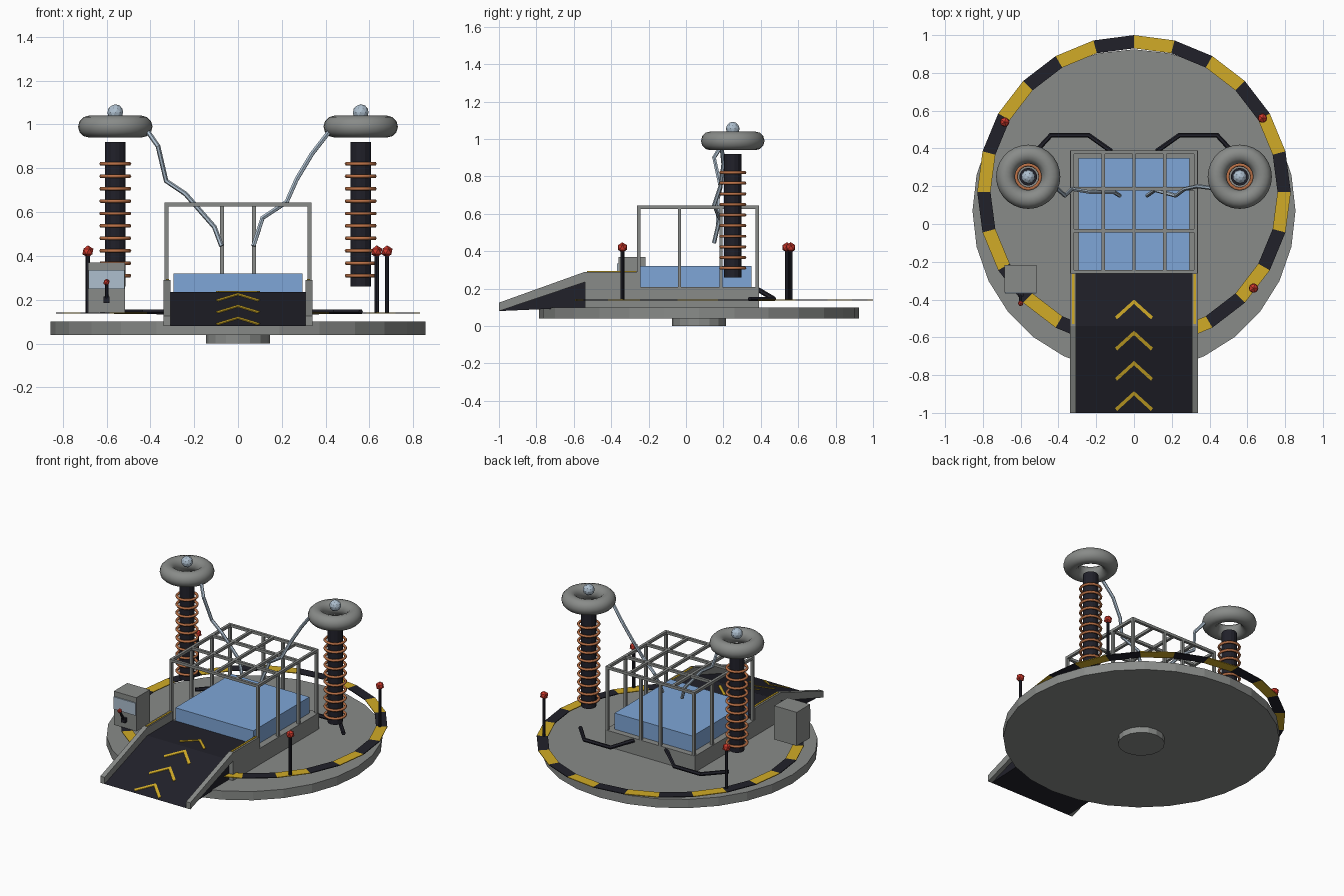
import bpy, bmesh
from math import sin, cos, pi, radians
from mathutils import Vector, Matrix

if "Cube" in bpy.data.objects:
    bpy.data.objects.remove(bpy.data.objects["Cube"], do_unlink=True)


def material(name, rgb):
    m = bpy.data.materials.new(name)
    m.use_nodes = True
    color = (*rgb, 1)
    m.diffuse_color = color
    m.node_tree.nodes["Principled BSDF"].inputs["Base Color"].default_value = color
    return m


GREY = material("steel grey", (0.25, 0.26, 0.25))
DARK = material("dark rubber", (0.015, 0.015, 0.023))
YELLOW = material("hazard yellow", (0.64, 0.41, 0.02))
BLUE = material("pad blue", (0.21, 0.38, 0.68))
COPPER = material("copper", (0.48, 0.16, 0.06))
RED = material("lamp red", (0.62, 0.04, 0.025))
PALE = material("pale spark blue", (0.42, 0.52, 0.62))


def finish(name, bm, *mats, smooth=False):
    bmesh.ops.recalc_face_normals(bm, faces=bm.faces)
    for f in bm.faces:
        f.smooth = smooth
    me = bpy.data.meshes.new(name)
    bm.to_mesh(me)
    bm.free()
    for m in mats:
        me.materials.append(m)
    ob = bpy.data.objects.new(name, me)
    bpy.context.collection.objects.link(ob)
    return ob


def add_box(bm, lo, hi):
    lo, hi = Vector(lo), Vector(hi)
    mat = Matrix.Translation((lo + hi) / 2) @ Matrix.Diagonal((*(hi - lo), 1))
    bmesh.ops.create_cube(bm, size=1, matrix=mat)


def box(name, lo, hi, mat):
    bm = bmesh.new()
    add_box(bm, lo, hi)
    return finish(name, bm, mat)


def cylinder(name, x, y, z0, z1, r, sides, mat):
    bm = bmesh.new()
    bmesh.ops.create_cone(bm, cap_ends=True, segments=sides, radius1=r, radius2=r,
                          depth=z1 - z0, matrix=Matrix.Translation((x, y, (z0 + z1) / 2)))
    return finish(name, bm, mat)


def ball(name, pos, r, mat, detail=1):
    bm = bmesh.new()
    bmesh.ops.create_icosphere(bm, subdivisions=detail, radius=r,
                               matrix=Matrix.Translation(pos))
    return finish(name, bm, mat)


def add_prism(bm, points, push):
    push = Vector(push)
    a = [bm.verts.new(p) for p in points]
    b = [bm.verts.new(Vector(p) + push) for p in points]
    n = len(a)
    faces = [bm.faces.new(a), bm.faces.new(b)]
    faces += [bm.faces.new((a[i], a[(i + 1) % n], b[(i + 1) % n], b[i])) for i in range(n)]
    return faces


def add_torus(bm, x, y, z, major, minor, n, k):
    rings = []
    for i in range(n):
        t = 2 * pi * i / n
        ring = []
        for j in range(k):
            u = 2 * pi * j / k
            r = major + minor * cos(u)
            ring.append(bm.verts.new((x + r * cos(t), y + r * sin(t), z + minor * sin(u))))
        rings.append(ring)
    for i in range(n):
        p, q = rings[i], rings[(i + 1) % n]
        for j in range(k):
            bm.faces.new((p[j], q[j], q[(j + 1) % k], p[(j + 1) % k]))


def tube(name, points, r, mat):
    cu = bpy.data.curves.new(name, "CURVE")
    cu.dimensions = "3D"
    cu.bevel_depth = r
    cu.bevel_resolution = 1
    cu.use_fill_caps = True
    sp = cu.splines.new("POLY")
    sp.points.add(len(points) - 1)
    for p, co in zip(sp.points, points):
        p.co = (*co, 1)
    sp.use_smooth = False
    helper = bpy.data.objects.new(name + "_path", cu)
    me = bpy.data.meshes.new_from_object(helper)
    bpy.data.objects.remove(helper)
    me.materials.clear()
    me.materials.append(mat)
    bpy.context.collection.objects.link(bpy.data.objects.new(name, me))


# Round base with a small hub underneath
CY = 0.07
cylinder("base_hub", 0, CY, 0, 0.05, 0.145, 16, GREY)
cylinder("base_disc", 0, CY, 0.04, 0.10, 0.855, 28, GREY)

# Striped warning ring, broken where the ramp crosses it
bm = bmesh.new()
for i in range(24):
    if i in (11, 12):
        continue
    a, b = radians(15 * i), radians(15 * (i + 1))
    corners = [(r * sin(t), 0.17 + r * cos(t), 0.137)
               for r, t in ((0.76, a), (0.83, a), (0.83, b), (0.76, b))]
    for f in add_prism(bm, corners, (0, 0, 0.005)):
        f.material_index = i % 2
finish("warning_ring", bm, YELLOW, DARK)

# Platform, pad, deck and ramp
box("platform", (-0.34, -0.26, 0.09), (0.34, 0.39, 0.21), GREY)
box("blue_pad", (-0.295, -0.255, 0.21), (0.295, 0.35, 0.32), BLUE)
bm = bmesh.new()
add_prism(bm, [(-0.31, y, z) for y, z in
               ((-1, 0.08), (-0.54, 0.235), (-0.262, 0.235), (-0.262, 0.1), (-0.54, 0.1))],
          (0.62, 0, 0))
finish("ramp", bm, DARK)
for side, s in (("left", 1), ("right", -1)):
    bm = bmesh.new()
    add_prism(bm, [(s * 0.308, y, z) for y, z in
                   ((-1, 0.08), (-1, 0.125), (-0.54, 0.29), (-0.26, 0.29),
                    (-0.26, 0.1), (-0.54, 0.1), (-0.54, 0.235))], (s * 0.032, 0, 0))
    finish(side + "_ramp_rail", bm, GREY)
    x = s * 0.322
    box(side + "_rail_stripe", (x - 0.006, -0.53, 0.288), (x + 0.006, -0.265, 0.294), YELLOW)


# Chevrons following the deck and the slope
def deck_z(y):
    return min(0.235, 0.08 + (y + 1) * 0.155 / 0.46) + 0.001


bm = bmesh.new()
for apex in (-0.40, -0.565, -0.725, -0.885):
    for s in (1, -1):
        outline = ((0, apex), (0.1 * s, apex - 0.09), (0.09 * s, apex - 0.105), (0, apex - 0.023))
        add_prism(bm, [(x, y, deck_z(y)) for x, y in outline], (0, 0, 0.004))
finish("ramp_chevrons", bm, YELLOW)

# Open cage around the pad
bm = bmesh.new()
T = 0.009
X, Y0, Y1, TOP = 0.327, -0.252, 0.38, 0.635
bar_ys = (Y0, -0.035, 0.187, Y1)
posts = [(s * X, y) for s in (-1, 1) for y in bar_ys] + [(-0.073, Y1), (0.073, Y1)]
for x, y in posts:
    add_box(bm, (x - T, y - T, 0.2), (x + T, y + T, TOP))
for y in bar_ys:
    add_box(bm, (-X - T, y - T, TOP - T), (X + T, y + T, TOP + T))
for i in range(-2, 3):
    x = i * X / 2
    add_box(bm, (x - T, Y0 - T, TOP - T), (x + T, Y1 + T, TOP + T))
finish("cage", bm, GREY)

# Pair of coil towers with cables
for side, s in (("left", 1), ("right", -1)):
    x, y = s * 0.56, 0.25
    cylinder(side + "_coil_core", x, y, 0.26, 0.92, 0.047, 14, DARK)
    bm = bmesh.new()
    for i in range(10):
        add_torus(bm, x, y, 0.31 + i * 0.0567, 0.064, 0.009, 16, 6)
    finish(side + "_coil_windings", bm, COPPER, smooth=True)
    bm = bmesh.new()
    add_torus(bm, x, y, 0.99, 0.12, 0.05, 28, 12)
    finish(side + "_coil_crown", bm, GREY, smooth=True)
    ball(side + "_coil_tip", (x, y, 1.055), 0.037, PALE, 2)
    tube(side + "_cable", [(s * 0.56, 0.34, 0.145), (s * 0.44, 0.47, 0.145),
                           (s * 0.24, 0.47, 0.145), (s * 0.12, 0.385, 0.195)], 0.013, DARK)

# Sparks from the crowns to the pad
tube("right_spark", [(-0.41, 0.19, 0.965), (-0.365, 0.15, 0.9), (-0.328, 0.185, 0.742),
                     (-0.24, 0.17, 0.683), (-0.108, 0.17, 0.532), (-0.075, 0.15, 0.445)],
     0.011, PALE)
tube("left_spark", [(0.415, 0.19, 0.965), (0.337, 0.2, 0.865), (0.268, 0.185, 0.75),
                    (0.222, 0.15, 0.646), (0.112, 0.18, 0.573), (0.07, 0.15, 0.445)],
     0.011, PALE)

# Warning lamps on posts
for name, x, y in (("back_right", -0.685, 0.54), ("back_left", 0.68, 0.56),
                   ("front_left", 0.633, -0.34)):
    cylinder(name + "_lamp_post", x, y, 0.14, 0.41, 0.01, 8, DARK)
    ball(name + "_lamp", (x, y, 0.42), 0.028, RED)

# Control console with screen and lever
box("console", (-0.685, -0.362, 0.14), (-0.515, -0.217, 0.37), GREY)
box("console_screen", (-0.683, -0.369, 0.25), (-0.517, -0.361, 0.335), PALE)
box("lever_mount", (-0.614, -0.385, 0.185), (-0.586, -0.36, 0.215), DARK)
tube("lever_stick", [(-0.6, -0.375, 0.2), (-0.6, -0.418, 0.275)], 0.008, DARK)
ball("lever_knob", (-0.6, -0.42, 0.28), 0.016, RED)
